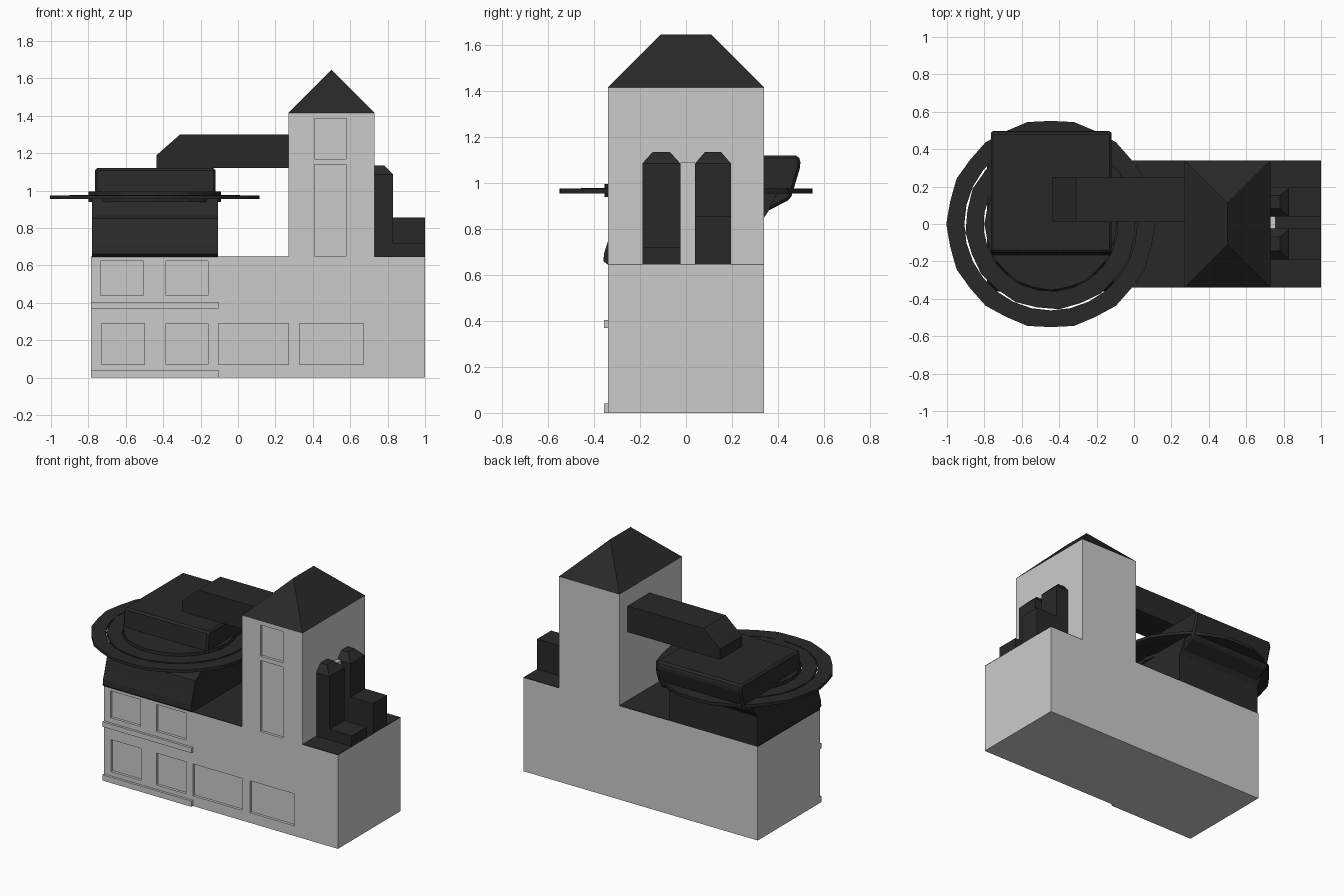
import bpy, bmesh, math
from mathutils import Vector

if "Cube" in bpy.data.objects:
    bpy.data.objects.remove(bpy.data.objects["Cube"])

dark = bpy.data.materials.new("dark_slate")
dark.diffuse_color = (0.022, 0.022, 0.022, 1)
dark.use_nodes = True
dark.node_tree.nodes["Principled BSDF"].inputs["Base Color"].default_value = dark.diffuse_color


def finish(name, bm, mat=None):
    bmesh.ops.recalc_face_normals(bm, faces=bm.faces)
    me = bpy.data.meshes.new(name)
    bm.to_mesh(me)
    bm.free()
    if mat:
        me.materials.append(mat)
    ob = bpy.data.objects.new(name, me)
    bpy.context.collection.objects.link(ob)
    return ob


def add_box(bm, x0, x1, y0, y1, z0, z1):
    vs = bmesh.ops.create_cube(bm, size=1)["verts"]
    for v in vs:
        v.co = Vector(((x0 + x1) / 2 + v.co.x * (x1 - x0),
                       (y0 + y1) / 2 + v.co.y * (y1 - y0),
                       (z0 + z1) / 2 + v.co.z * (z1 - z0)))
    return vs


def boxes(name, dims, mat=None):
    bm = bmesh.new()
    for d in dims:
        add_box(bm, *d)
    return finish(name, bm, mat)


def prism(name, pts, a, b, axis, mat=None):
    """Extrude a 2D profile (other axis, z) from a to b along axis."""
    bm = bmesh.new()
    pos = (lambda p, t: (t, p[0], p[1])) if axis == "x" else (lambda p, t: (p[0], t, p[1]))
    f = bm.faces.new([bm.verts.new(pos(p, a)) for p in pts])
    g = bmesh.ops.extrude_face_region(bm, geom=[f])["geom"]
    shift = Vector(pos((0, 0), b - a))
    bmesh.ops.translate(bm, vec=shift, verts=[v for v in g if isinstance(v, bmesh.types.BMVert)])
    return finish(name, bm, mat)


def ring(name, r0, r1, z0, z1, n, turn=0.0):
    """Flat faceted ring around the dish axis, with slightly uneven rim."""
    bm = bmesh.new()
    loops = []
    for i in range(n):
        a = 2 * math.pi * i / n + turn
        w = 1 - 0.014 * (i % 2)
        loops.append([bm.verts.new((-0.445 + r * math.cos(a), r * math.sin(a), z))
                      for r, z in ((r0, z0), (r1 * w, z0), (r1 * w, z1), (r0, z1))])
    for i in range(n):
        p, q = loops[i], loops[(i + 1) % n]
        for k in range(4):
            bm.faces.new((p[k], p[(k + 1) % 4], q[(k + 1) % 4], q[k]))
    return finish(name, bm, dark)


# Main block and tower as one stepped profile
body = prism("building", [(-.785, 0), (1, 0), (1, .645), (.73, .645), (.73, 1.415),
                          (.27, 1.415), (.27, .645), (-.785, .645)], -.34, .34, "y")

# Window recesses on the front
wins = [(-.73, -.5, .07, .29), (-.385, -.16, .07, .29), (-.105, .27, .07, .29),
        (.33, .67, .07, .29), (-.735, -.505, .44, .625), (-.385, -.16, .44, .625),
        (.41, .58, .65, 1.14), (.41, .58, 1.17, 1.385)]
cut = boxes("window_cutter", [(a, b, -.4, -.322, c, d) for a, b, c, d in wins])
cut.hide_render = True
cut.hide_set(True)
mod = body.modifiers.new("windows", "BOOLEAN")
mod.operation = "DIFFERENCE"
mod.solver = "EXACT"
mod.object = cut

# Front ledges
boxes("ledges", [(-.785, -.105, -.356, -.335, 0, .04), (-.785, -.105, -.356, -.335, .37, .405)])

# Dark flat roofs either side of the tower
boxes("flat_roofs", [(-.785, .27, -.34, .34, .642, .648), (.73, 1, -.34, .34, .642, .648)], dark)

# Hipped tower roof
bm = bmesh.new()
c = [bm.verts.new((x, y, 1.415)) for x, y in ((.27, -.34), (.73, -.34), (.73, .34), (.27, .34))]
r = [bm.verts.new((.5, y, 1.645)) for y in (-.11, .11)]
for f in ((c[0], c[1], r[0]), (c[1], c[2], r[1], r[0]), (c[2], c[3], r[1]),
          (c[3], c[0], r[0], r[1]), (c[3], c[2], c[1], c[0])):
    bm.faces.new(f)
finish("tower_roof", bm, dark)

# Lower and upper halves of the leaning machine housing
prism("lower_housing", [(-.34, .645), (-.36, .66), (-.355, .7), (-.335, .76), (-.31, .85),
                        (-.27, .87), (-.2, .965), (.4, .965), (.36, .88), (.34, .85),
                        (.34, .645)], -.78, -.108, "x", dark)
top = prism("upper_housing", [(-.17, .96), (-.165, 1.0), (-.15, 1.12), (.49, 1.12), (.5, 1.08),
                              (.455, .93), (.34, .87), (.2, .87), (.0, .9)],
            -.765, -.12, "x", dark)
bev = top.modifiers.new("edge", "BEVEL")
bev.width = 0.012
bev.segments = 1

# Concentric faceted rings around the housing
ring("outer_ring", .462, .559, .955, .975, 28)
ring("middle_ring", .36, .458, .957, .977, 24, .1)
ring("inner_disc", .02, .355, .94, .995, 24)

# Duct from the tower to the housing
prism("duct", [(-.435, 1.12), (.27, 1.12), (.27, 1.3), (-.31, 1.3), (-.435, 1.19)],
      .01, .25, "y", dark)

# Two rear stacks with chamfered tops, each with its own foot block
for side, y0, y1, h in (("left", -.19, -.025, .72), ("right", .04, .195, .855)):
    bm = bmesh.new()
    vs = add_box(bm, .73, .83, y0, y1, .645, 1.085)
    up = [f for f in bm.faces if f.calc_center_median().z > 1.08]
    cap = bmesh.ops.extrude_face_region(bm, geom=up)["geom"]
    bmesh.ops.delete(bm, geom=up, context="FACES_ONLY")
    mid = (y0 + y1) / 2
    for v in cap:
        if isinstance(v, bmesh.types.BMVert):
            v.co.z = 1.135
            if v.co.x > .8:
                v.co.x = .78
            v.co.y = mid + (v.co.y - mid) * .45
    finish(side + "_stack", bm, dark)
    boxes(side + "_foot", [(.82, 1, y0, y1, .645, h)], dark)

# Pale strip between the stacks
boxes("stack_divider", [(.725, .757, -.025, .04, .645, 1.09)])
